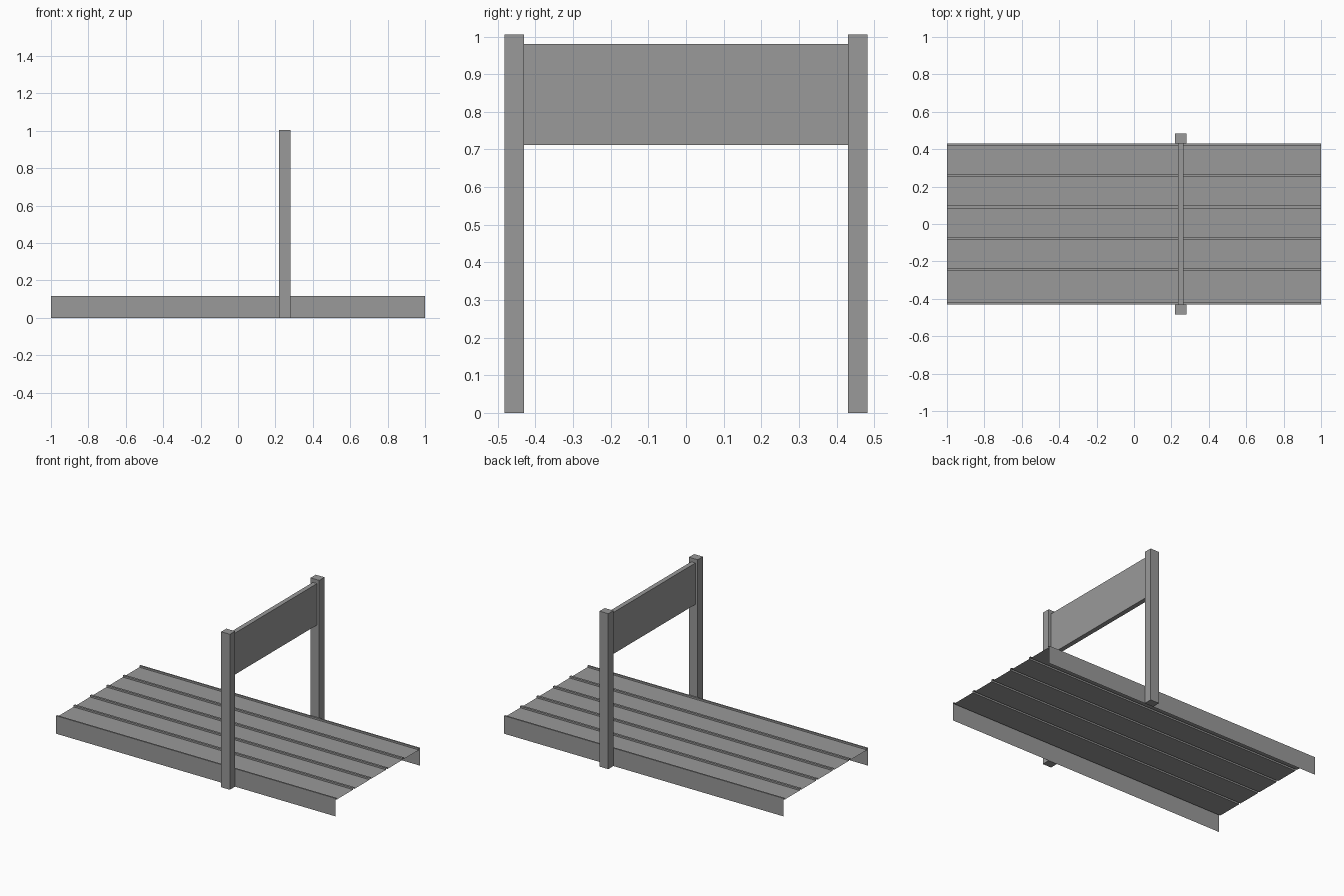
import bpy
import bmesh

cube = bpy.data.objects.get("Cube")
if cube:
    bpy.data.objects.remove(cube, do_unlink=True)

# Single flat grey
grey = bpy.data.materials.new("plain grey")
grey.use_nodes = True
colour = (0.32, 0.32, 0.32, 1)
grey.diffuse_color = colour
grey.node_tree.nodes["Principled BSDF"].inputs["Base Color"].default_value = colour


def finish(name, bm):
    mesh = bpy.data.meshes.new(name)
    bm.to_mesh(mesh)
    bm.free()
    mesh.materials.append(grey)
    obj = bpy.data.objects.new(name, mesh)
    bpy.context.collection.objects.link(obj)
    return obj


def box(name, low, high):
    bm = bmesh.new()
    bmesh.ops.create_cube(bm, size=1)
    for v in bm.verts:
        v.co = [high[i] if v.co[i] > 0 else low[i] for i in range(3)]
    return finish(name, bm)


# Folded deck sheet: side skirts, edge lips and raised seams
half_width, lip, seam = 0.43, 0.01, 0.007
top, floor = 0.116, 0.105
profile = [(-half_width, 0), (-half_width, top),
           (lip - half_width, top), (lip - half_width, floor)]
for i in range(4):
    y = -0.245 + 0.168 * i
    profile += [(y - seam, floor), (y - seam, top), (y + seam, top), (y + seam, floor)]
profile += [(half_width - lip, floor), (half_width - lip, top),
            (half_width, top), (half_width, 0)]

bm = bmesh.new()
left_end = [bm.verts.new((1, y, z)) for y, z in profile]
right_end = [bm.verts.new((-1, y, z)) for y, z in profile]
for i in range(len(profile) - 1):
    bm.faces.new((right_end[i], left_end[i], left_end[i + 1], right_end[i + 1]))
finish("deck", bm)

# Two posts outside the skirts
for name, side in (("front_post", -1), ("back_post", 1)):
    inner, outer = side * half_width, side * 0.483
    box(name, (0.218, min(inner, outer), 0), (0.28, max(inner, outer), 1.005))

# Board between the posts
box("cross_board", (0.234, -half_width, 0.712), (0.264, half_width, 0.98))
